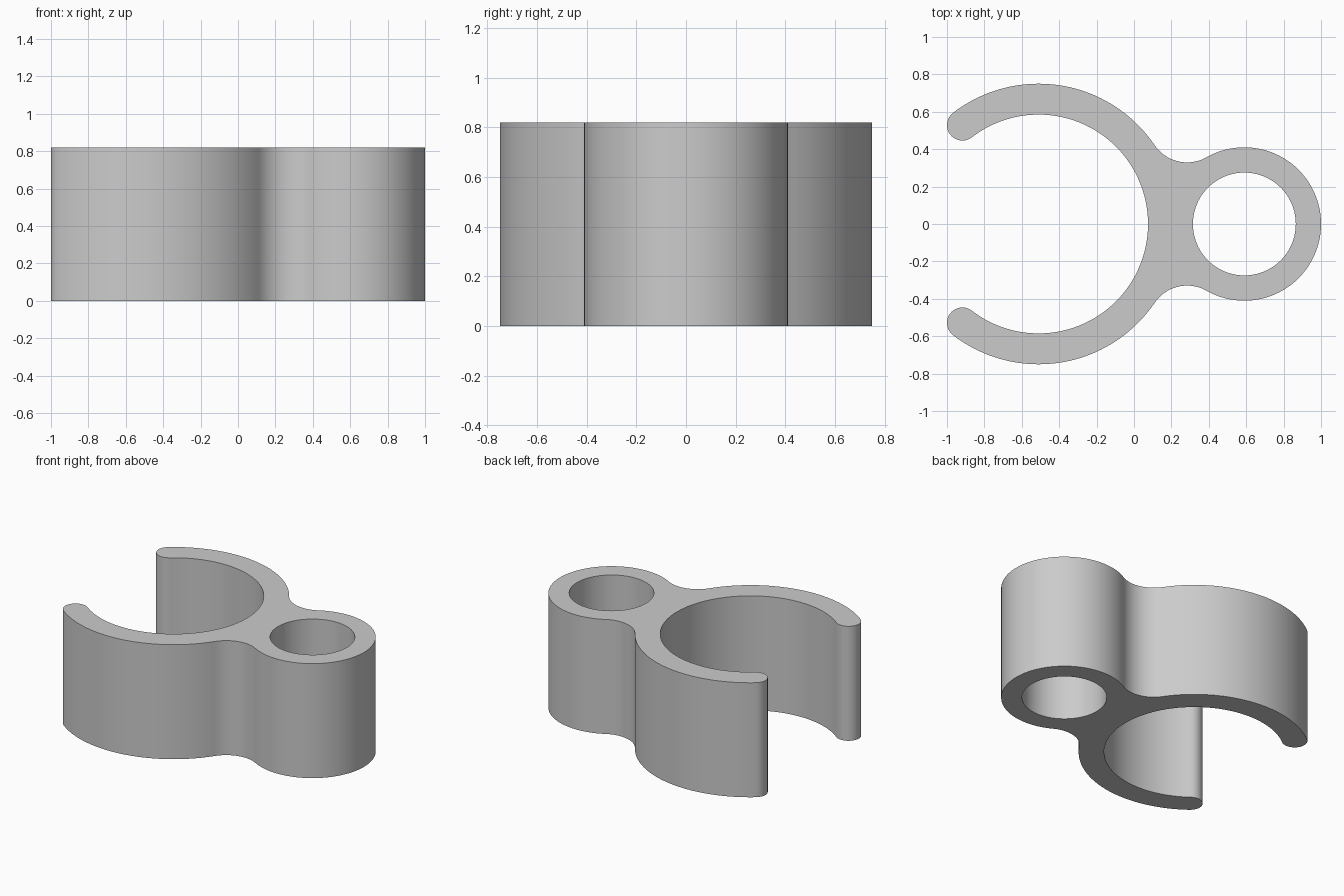
import bpy, bmesh, math
from mathutils import Vector

if "Cube" in bpy.data.objects:
    bpy.data.objects.remove(bpy.data.objects["Cube"])

HEIGHT = 0.82
BIG, BIG_OUT, BIG_IN = Vector((-0.51, 0)), 0.75, 0.585    # open clip ring
SMALL, SMALL_OUT, SMALL_IN = Vector((0.59, 0)), 0.41, 0.275  # closed ring
FILLET = 0.21


def arc(centre, radius, start, end, steps):
    """Points along an arc, angles in radians."""
    return [centre + radius * Vector((math.cos(a), math.sin(a)))
            for a in (start + (end - start) * i / steps for i in range(steps + 1))]


def angle(v):
    return math.atan2(v.y, v.x)


# Centre of the fillet tangent to both outer circles
d = SMALL.x - BIG.x
r1, r2 = BIG_OUT + FILLET, SMALL_OUT + FILLET
fx = (r1 * r1 - r2 * r2 + d * d) / (2 * d)
fillet = BIG + Vector((fx, math.sqrt(r1 * r1 - fx * fx)))

# Rounded tip at the end of the clip arm
mid, cap = (BIG_OUT + BIG_IN) / 2, (BIG_OUT - BIG_IN) / 2
tip_angle = math.acos((-1 + cap - BIG.x) / mid)
tip = BIG + mid * Vector((math.cos(tip_angle), math.sin(tip_angle)))

# Upper half of the outline, from the far right round to the inside of the clip
to_small, to_big = angle(SMALL - fillet), angle(BIG - fillet)
half = arc(SMALL, SMALL_OUT, 0, angle(fillet - SMALL), 40)
half += arc(fillet, FILLET, to_small, to_big, 20)[1:] if to_big < to_small else \
    arc(fillet, FILLET, to_small, to_big - 2 * math.pi, 20)[1:]
half += arc(BIG, BIG_OUT, angle(fillet - BIG), tip_angle, 48)[1:]
half += arc(tip, cap, tip_angle, tip_angle + math.pi, 20)[1:]
half += arc(BIG, BIG_IN, tip_angle, 0, 60)[1:]

# Mirror the half to close the outline, and add the round hole
outline = half + [Vector((p.x, -p.y)) for p in reversed(half[1:-1])]
hole = arc(SMALL, SMALL_IN, 0, 2 * math.pi, 80)[:-1]

bm = bmesh.new()
for loop in (outline, hole):
    verts = [bm.verts.new((p.x, p.y, 0)) for p in loop]
    for i, v in enumerate(verts):
        bm.edges.new((verts[i - 1], v))
bmesh.ops.triangle_fill(bm, edges=bm.edges[:], use_beauty=True, normal=(0, 0, -1))

# Raise the flat profile into a solid
raised = bmesh.ops.extrude_face_region(bm, geom=bm.faces[:], use_keep_orig=True)
bmesh.ops.translate(bm, vec=(0, 0, HEIGHT),
                    verts=[g for g in raised["geom"] if isinstance(g, bmesh.types.BMVert)])
bmesh.ops.recalc_face_normals(bm, faces=bm.faces[:])

mesh = bpy.data.meshes.new("double_ring_clip")
bm.to_mesh(mesh)
bm.free()
grey = bpy.data.materials.new("light grey")
grey.diffuse_color = (0.6, 0.6, 0.6, 1)
grey.use_nodes = True
grey.node_tree.nodes["Principled BSDF"].inputs["Base Color"].default_value = grey.diffuse_color
mesh.materials.append(grey)
clip = bpy.data.objects.new("double_ring_clip", mesh)
bpy.context.collection.objects.link(clip)

# Smooth walls, sharp rims
bpy.context.view_layer.objects.active = clip
clip.select_set(True)
bpy.ops.object.shade_smooth_by_angle(angle=math.radians(30))
